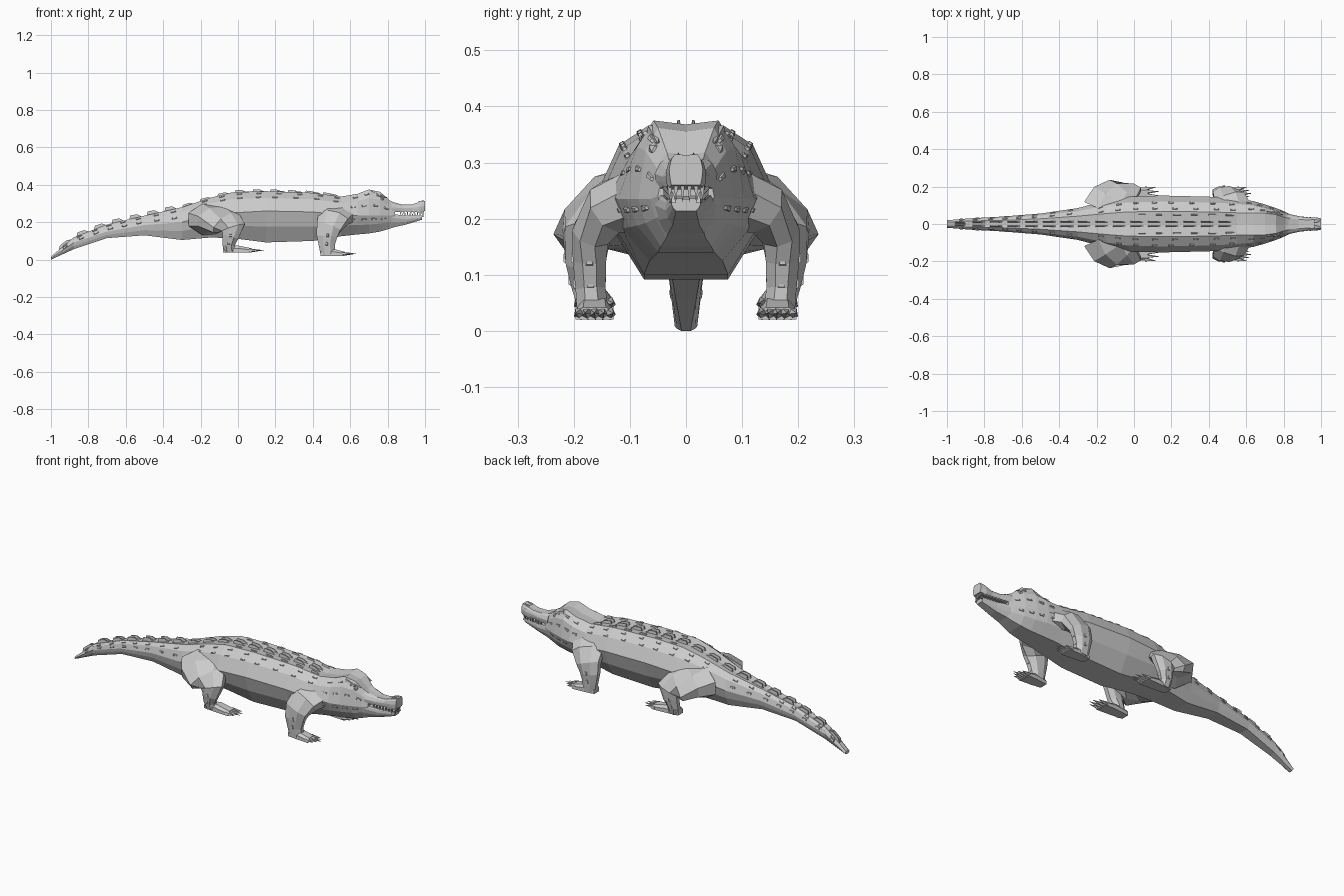
import bpy, bmesh, math, random
from mathutils import Vector as V

if "Cube" in bpy.data.objects:
    bpy.data.objects.remove(bpy.data.objects["Cube"])

random.seed(4)

def finish(bm, name, mirror=False):
    bmesh.ops.recalc_face_normals(bm, faces=bm.faces[:])
    me = bpy.data.meshes.new(name)
    bm.to_mesh(me)
    bm.free()
    ob = bpy.data.objects.new(name, me)
    bpy.context.collection.objects.link(ob)
    if mirror:
        m = ob.modifiers.new("mirror", 'MIRROR')
        m.use_axis = (False, True, False)
        m.use_mirror_merge = False
    return ob

def loft(bm, rings):
    """Skin a list of equal-length point rings and cap both ends."""
    vs = [[bm.verts.new(p) for p in r] for r in rings]
    n = len(vs[0])
    for a, b in zip(vs, vs[1:]):
        for i in range(n):
            bm.faces.new((a[i], a[(i + 1) % n], b[(i + 1) % n], b[i]))
    bm.faces.new(vs[0])
    bm.faces.new(vs[-1][::-1])

def half(s):
    """Half cross-section: back ridge, flank, widest line, belly."""
    x, wt, zt, wm, zm, wb, zb = s
    return [V((x, wt, zt)), V((x, wt + (wm - wt) * .62, zt - (zt - zm) * .33)),
            V((x, wm, zm)), V((x, wb + (wm - wb) * .68, zm - (zm - zb) * .5)),
            V((x, wb, zb))]

def ring(s, dip=.03):
    h = half(s)
    top = V((s[0], 0, s[2] - (s[2] - s[6]) * dip))
    return [top] + h + [V((p.x, -p.y, p.z)) for p in reversed(h)]

# x, ridge half width, ridge z, widest half width, its z, belly half width, belly z
BODY = [(-1, .01, .016, .02, .008, .008, 0), (-.88, .016, .118, .03, .09, .018, .055),
        (-.7, .02, .188, .04, .15, .028, .115), (-.5, .028, .235, .056, .185, .038, .13),
        (-.3, .042, .28, .085, .2, .05, .105), (-.15, .056, .33, .125, .24, .065, .118),
        (-.03, .065, .36, .147, .25, .07, .115), (.15, .067, .366, .152, .26, .075, .092),
        (.4, .065, .357, .146, .255, .075, .1), (.55, .06, .337, .137, .24, .065, .125),
        (.64, .06, .352, .122, .235, .055, .135), (.7, .058, .375, .105, .235, .05, .14),
        (.76, .05, .362, .085, .235, .045, .15), (.81, .034, .318, .064, .235, .035, .165),
        (.84, .03, .303, .05, .24, .032, .175)]

def at(x):
    for a, b in zip(BODY, BODY[1:]):
        if x <= b[0]:
            t = (x - a[0]) / (b[0] - a[0])
            return [p + (q - p) * t for p, q in zip(a, b)]
    return list(BODY[-1])

bm = bmesh.new()
loft(bm, [ring(s) for s in BODY])
finish(bm, "body")

# jaws
bm = bmesh.new()
loft(bm, [ring(s) for s in [(.82, .03, .31, .056, .28, .05, .253), (.88, .024, .294, .042, .275, .04, .256),
                            (.93, .022, .295, .034, .277, .032, .256), (.97, .024, .309, .036, .282, .033, .252),
                            (1, .02, .315, .03, .288, .026, .26)]])
finish(bm, "upper_jaw")
bm = bmesh.new()
loft(bm, [ring(s) for s in [(.81, .05, .245, .058, .225, .035, .168), (.9, .034, .235, .036, .215, .024, .188),
                            (.985, .024, .236, .026, .226, .018, .214)]])
finish(bm, "lower_jaw")

def spike(bm, base, tip, r, n=4):
    """Pointed cone from base to tip."""
    d = (tip - base).normalized()
    u = d.orthogonal().normalized()
    w = d.cross(u)
    c = [bm.verts.new(base + (u * math.cos(k) + w * math.sin(k)) * r)
         for k in [2 * math.pi * i / n for i in range(n)]]
    t = bm.verts.new(tip)
    for i in range(n):
        bm.faces.new((c[i], c[(i + 1) % n], t))
    bm.faces.new(c[::-1])

# teeth along both jaws
bm = bmesh.new()
for i in range(7):
    x = .87 + i * .018
    y = .038 - .009 * i / 6
    spike(bm, V((x, y, .258)), V((x, y, .232)), .006)
    spike(bm, V((x + .009, y - .007, .228)), V((x + .009, y - .005, .25)), .006)
for y in (.006, .018):
    spike(bm, V((.99, y, .262)), V((.99, y, .228)), .006)
finish(bm, "teeth", True)

# eyes, brows and nostrils
bm = bmesh.new()
bmesh.ops.create_icosphere(bm, subdivisions=1, radius=.013)
bmesh.ops.translate(bm, verts=bm.verts, vec=(.77, .055, .325))
finish(bm, "eye", True)
bm = bmesh.new()
spike(bm, V((.71, .055, .353)), V((.8, .05, .333)), .018, 5)
spike(bm, V((.965, .012, .304)), V((.995, .014, .318)), .008, 5)
finish(bm, "brow_and_nostril", True)

# limbs: path of centre, radius along x, radius across
def limb(name, path, n=8):
    bm = bmesh.new()
    pts = [V(p[:3]) for p in path]
    rings = []
    for i, p in enumerate(path):
        t = (pts[min(i + 1, len(pts) - 1)] - pts[max(i - 1, 0)]).normalized()
        u = (V((1, 0, 0)) - t * t.x).normalized()
        w = t.cross(u)
        rings.append([pts[i] + u * p[3] * math.cos(a) + w * p[4] * math.sin(a)
                      for a in [2 * math.pi * (k + .5) / n for k in range(n)]])
    loft(bm, rings)
    finish(bm, name, True)

limb("front_leg", [(.525, .08, .235, .11, .06), (.51, .135, .22, .09, .05), (.485, .168, .175, .072, .037),
                   (.475, .172, .125, .06, .032), (.475, .17, .075, .046, .029), (.48, .166, .03, .042, .03)])
limb("hind_leg", [(-.14, .06, .215, .15, .09), (-.11, .125, .215, .135, .07), (-.065, .168, .2, .105, .045),
                  (-.025, .188, .17, .07, .033), (-.04, .188, .125, .047, .029), (-.05, .178, .08, .035, .028),
                  (-.045, .168, .048, .035, .028)])

# feet with clawed toes
def foot(name, x0, x1, x2, z, toes):
    bm = bmesh.new()
    def sec(x, w, h):
        c = .163
        return [V((x, c + sy * w, z + k * h)) for sy, k in ((-1, 0), (1, 0), (1, .6), (.6, 1), (-.6, 1), (-1, .6))]
    xm = (x0 + x1) / 2
    loft(bm, [sec(x0, .022, .032), sec(xm, .03, .038), sec(x1, .034, .022)])
    for i in range(toes):
        f = i / (toes - 1) * 2 - 1
        spike(bm, V((x1 - .015, .163 + f * .026, z + .011)),
              V((x2 - .03 * abs(f), .163 + f * .034, z + .012)), .012, 5)
    finish(bm, name, True)

foot("front_foot", .44, .57, .635, .02, 5)
foot("hind_foot", -.08, .075, .15, .038, 4)

# dorsal scute ridges
def fin(bm, x, y, z0, z1, l, h, t):
    prof = [(-.5, -.006), (-.42, h), (.05, h * .9), (.5, -.006)]
    rings = []
    for s in (-1, 1):
        rings.append([V((x + a * l, y + s * t * (.5 if b > 0 else 1), z0 + (z1 - z0) * (a + .5) + b))
                      for a, b in prof])
    loft(bm, rings)

bm = bmesh.new()
for i in range(16):
    x = -.92 + i * .094
    a, b = at(x - .04), at(x + .04)
    h = .022 if x < -.3 else .014
    fin(bm, x, min(.013, a[1] * .6), a[2] - .003, b[2] - .003, .078, h, .0045)
    if x > -.7:
        fin(bm, x + .03, a[1] * .75, a[2] - .002, b[2] - .002, .06, .006, .005)
finish(bm, "back_scutes", True)

# small raised scales on the flanks, neck and tail
def scale(bm, c, along, nrm, l, w):
    side = nrm.cross(along).normalized()
    rings = []
    for k, h in ((1, -.003), (.6, .004)):
        rings.append([c + along * l * k * a + side * w * k * b + nrm * h
                      for a, b in ((-1, -1), (1, -.6), (1, .6), (-1, 1))])
    loft(bm, rings)

bm = bmesh.new()
for x0, x1, rows, step in ((-.93, -.3, (.6, 1.5), .085), (-.2, .6, (.3, .9), .1),
                           (.6, .82, (.5, 1.4, 2.4), .06)):
    for r in rows:
        x = x0 + random.uniform(0, .03)
        while x < x1:
            def pt(xx, rr):
                h = half(at(xx))
                k = int(rr)
                return h[k].lerp(h[k + 1], rr - k)
            c = pt(x, r)
            along = (pt(x + .01, r) - pt(x - .01, r)).normalized()
            down = pt(x, r + .05) - pt(x, r - .05)
            n = along.cross(down).normalized()
            n = n if n.y > 0 else -n
            scale(bm, c, along, n, .016, .007)
            x += step * random.uniform(.85, 1.15)
# leg scales
for x, y, z in ((.528, .172, .125), (.515, .17, .085)):
    scale(bm, V((x, y, z)), V((0, 0, 1)), V((1, 0, 0)), .011, .009)
for x, y, z in ((.48, .201, .13), (.475, .197, .085), (-.04, .214, .13), (-.05, .205, .09)):
    scale(bm, V((x, y, z)), V((0, 0, 1)), V((0, 1, 0)), .012, .009)
finish(bm, "skin_scales", True)
